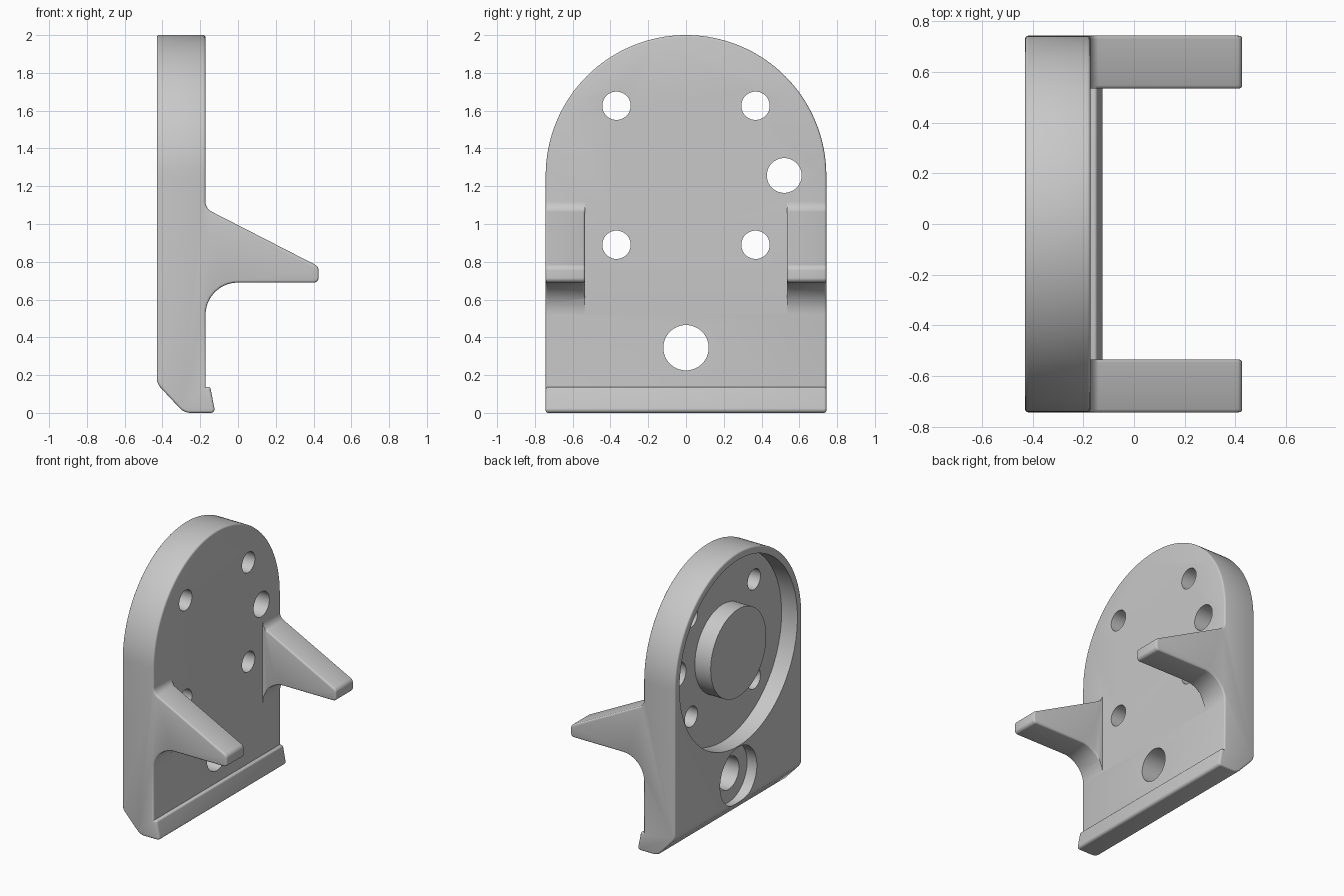
import bpy, bmesh, math
from mathutils import Vector

if "Cube" in bpy.data.objects:
    bpy.data.objects.remove(bpy.data.objects["Cube"], do_unlink=True)

BACK, FACE, HALF, ARCH_Z = -0.43, -0.172, 0.743, 1.257

grey = bpy.data.materials.new("plain grey")
grey.use_nodes = True
grey.diffuse_color = (0.58, 0.58, 0.58, 1)
grey.node_tree.nodes["Principled BSDF"].inputs["Base Color"].default_value = (0.58, 0.58, 0.58, 1)


def rounded(corners, steps=8):
    """Turn (u, v, radius) corners into a filleted outline."""
    out = []
    for i, (u, v, r) in enumerate(corners):
        p = Vector((u, v))
        if r == 0:
            out.append(p)
            continue
        a = (Vector(corners[i - 1][:2]) - p).normalized()
        b = (Vector(corners[(i + 1) % len(corners)][:2]) - p).normalized()
        half = a.angle(b) / 2
        centre = p + (a + b).normalized() * (r / math.sin(half))
        start = (p + a * (r / math.tan(half)) - centre).normalized()
        end = (p + b * (r / math.tan(half)) - centre).normalized()
        for k in range(steps + 1):
            out.append(centre + start.lerp(end, k / steps).normalized() * r)
    return out


def prism(name, outline, low, high, axis):
    """Extrude an outline along x (outline is y, z) or y (outline is x, z)."""
    bm = bmesh.new()
    place = (lambda p, t: (t, p[0], p[1])) if axis == "x" else (lambda p, t: (p[0], t, p[1]))
    rings = [[bm.verts.new(place(p, t)) for p in outline] for t in (low, high)]
    for ring in rings:
        bm.faces.new(ring)
    for i in range(len(outline)):
        bm.faces.new((rings[0][i - 1], rings[0][i], rings[1][i], rings[1][i - 1]))
    bmesh.ops.recalc_face_normals(bm, faces=bm.faces)
    mesh = bpy.data.meshes.new(name)
    bm.to_mesh(mesh)
    bm.free()
    mesh.materials.append(grey)
    obj = bpy.data.objects.new(name, mesh)
    bpy.context.collection.objects.link(obj)
    return obj


def circle(y, z, r, n=64):
    return [(y + r * math.cos(math.tau * k / n), z + r * math.sin(math.tau * k / n)) for k in range(n)]


def boolean(target, cutter, operation):
    cutter.hide_render = True
    mod = target.modifiers.new("cut", "BOOLEAN")
    mod.operation, mod.solver, mod.object = operation, "EXACT", cutter
    bpy.context.view_layer.objects.active = target
    bpy.ops.object.modifier_apply(modifier=mod.name)
    bpy.data.objects.remove(cutter, do_unlink=True)


# Side profile: plate, bottom chamfer, lip and prong
side = rounded([
    (BACK, 2.1, 0), (BACK, 0.155, 0.08), (-0.285, 0, 0.08), (-0.12, 0, 0.02),
    (-0.147, 0.137, 0.012), (FACE, 0.137, 0), (FACE, 0.69, 0.17), (0.427, 0.69, 0.025),
    (0.427, 0.775, 0.035), (FACE, 1.082, 0.06), (FACE, 2.1, 0)])
body = prism("bracket_plate", side, -0.9, 0.9, "y")

# Arched outline seen face-on
arch = [(HALF * math.cos(math.pi * k / 64), ARCH_Z + HALF * math.sin(math.pi * k / 64)) for k in range(65)]
arch += [(-HALF, -0.1), (HALF, -0.1)]
boolean(body, prism("arch_cutter", arch, -1, 1, "x"), "INTERSECT")

# Clear the middle so that two prongs remain
INNER = 0.535
gap = [(-INNER, 0.3), (INNER, 0.3), (INNER, 1.2), (-INNER, 1.2)]
boolean(body, prism("gap_cutter", gap, FACE, 1, "x"), "DIFFERENCE")


def is_outer(edge):
    """Sharp convex edges, leaving out the thin ends of the prong fillets."""
    if not edge.is_manifold or edge.calc_face_angle_signed() < 0.6:
        return False
    on_inner_side = all(abs(abs(v.co.y) - INNER) < 0.001 for v in edge.verts)
    return not on_inner_side or min(v.co.x for v in edge.verts) > FACE + 0.02


# Soften the outer edges
bm = bmesh.new()
bm.from_mesh(body.data)
bmesh.ops.remove_doubles(bm, verts=bm.verts, dist=0.0005)
bmesh.ops.dissolve_limit(bm, angle_limit=0.01, verts=bm.verts, edges=bm.edges)
outer = [e for e in bm.edges if is_outer(e)]
bmesh.ops.bevel(bm, geom=outer, offset=0.012, segments=3, profile=0.5, affect="EDGES", clamp_overlap=False)
bm.to_mesh(body.data)
bm.free()

# Round recess in the back, and a counterbore below it
DEPTH = 0.13
boolean(body, prism("recess_cutter", circle(0, ARCH_Z, 0.69, 128), BACK - 0.1, BACK + DEPTH, "x"), "DIFFERENCE")
boolean(body, prism("counterbore_cutter", circle(0, 0.345, 0.215), BACK - 0.1, BACK + 0.08, "x"), "DIFFERENCE")

# Through holes
holes = [(y, z, 0.075) for y in (-0.368, 0.368) for z in (0.89, 1.626)]
holes += [(0.52, ARCH_Z, 0.092), (0, 0.345, 0.12)]
for y, z, r in holes:
    boolean(body, prism("hole_cutter", circle(y, z, r), -1, 1, "x"), "DIFFERENCE")

# Round boss standing in the recess
boss = prism("back_boss", circle(0, ARCH_Z, 0.325, 96), BACK, BACK + DEPTH + 0.02, "x")

for obj in (body, boss):
    bpy.ops.object.select_all(action="DESELECT")
    obj.select_set(True)
    bpy.context.view_layer.objects.active = obj
    bpy.ops.object.shade_smooth_by_angle(angle=math.radians(32))
